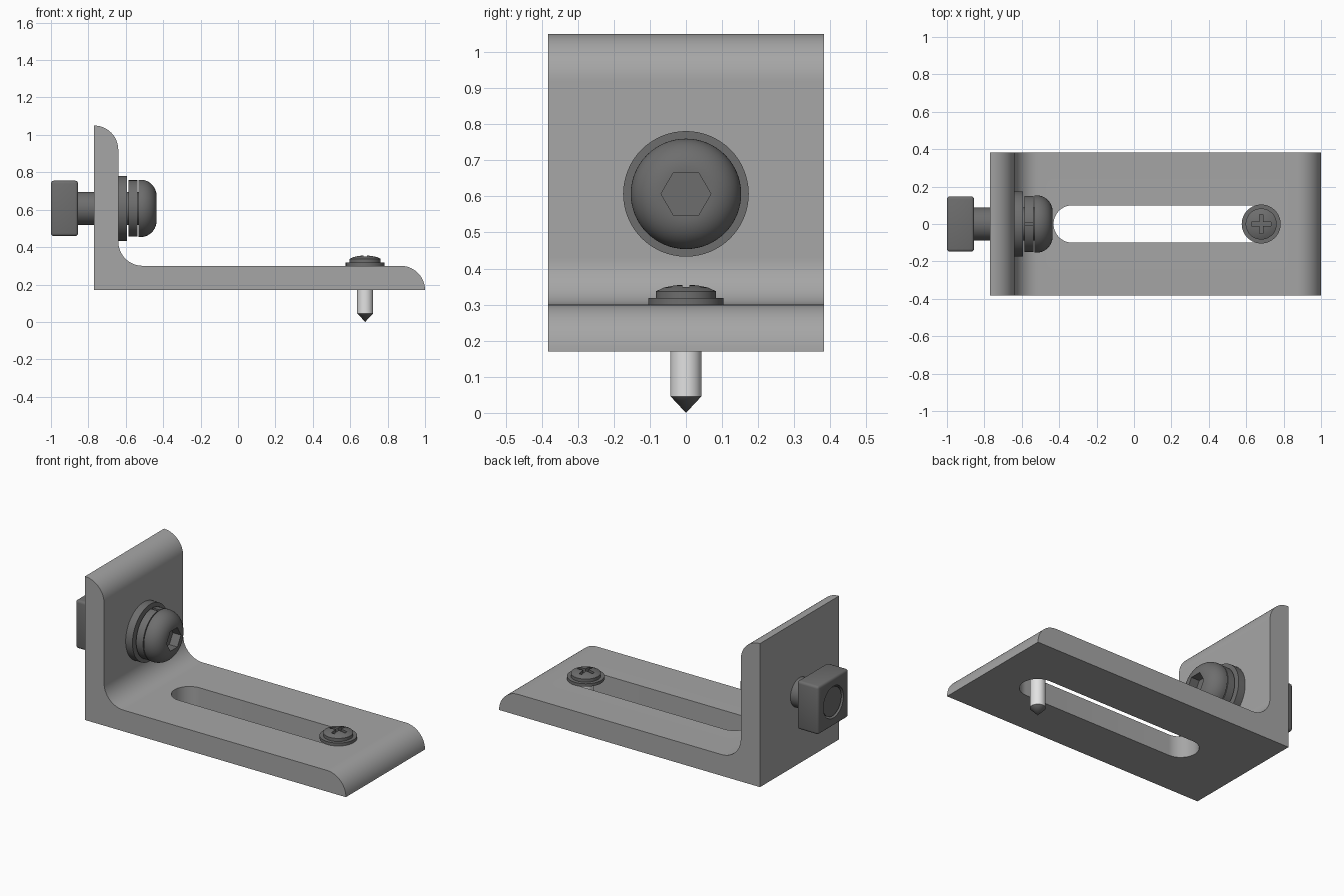
import bpy, bmesh
from math import pi, sin, cos
from mathutils import Matrix

if "Cube" in bpy.data.objects:
    bpy.data.objects.remove(bpy.data.objects["Cube"], do_unlink=True)


def material(name, value):
    m = bpy.data.materials.new(name)
    m.use_nodes = True
    color = (value, value, value, 1)
    m.diffuse_color = color
    m.node_tree.nodes["Principled BSDF"].inputs["Base Color"].default_value = color
    return m


GREY = material("bracket grey", 0.38)
DARK = material("dark steel", 0.155)
LIGHT = material("light steel", 0.76)


def finish(bm, name, mat, matrix):
    bmesh.ops.remove_doubles(bm, verts=bm.verts, dist=1e-5)
    bmesh.ops.transform(bm, matrix=matrix, verts=bm.verts)
    bmesh.ops.recalc_face_normals(bm, faces=bm.faces)
    mesh = bpy.data.meshes.new(name)
    bm.to_mesh(mesh)
    bm.free()
    mesh.materials.append(mat)
    obj = bpy.data.objects.new(name, mesh)
    bpy.context.collection.objects.link(obj)
    return obj


def prism(name, points, low, high, mat, matrix=Matrix()):
    """Extrude a flat outline along local z."""
    bm = bmesh.new()
    face = bm.faces.new([bm.verts.new((x, y, low)) for x, y in points])
    out = bmesh.ops.extrude_face_region(bm, geom=[face])
    tops = [v for v in out["geom"] if isinstance(v, bmesh.types.BMVert)]
    bmesh.ops.translate(bm, verts=tops, vec=(0, 0, high - low))
    return finish(bm, name, mat, matrix)


def lathe(name, profile, mat, matrix=Matrix(), steps=64):
    """Spin (radius, height) points around local z."""
    bm = bmesh.new()
    verts = [bm.verts.new((r, 0, z)) for r, z in profile]
    edges = [bm.edges.new(pair) for pair in zip(verts, verts[1:])]
    bmesh.ops.spin(bm, geom=verts + edges, cent=(0, 0, 0), axis=(0, 0, 1),
                   angle=2 * pi, steps=steps)
    return finish(bm, name, mat, matrix)


def disc(name, radius, low, high, mat, matrix=Matrix()):
    return lathe(name, [(0, low), (radius, low), (radius, high), (0, high)], mat, matrix)


def arc(cx, cy, r, start, end, n=14, ry=None):
    angles = [start + (end - start) * i / n for i in range(n + 1)]
    return [(cx + r * cos(a), cy + (ry or r) * sin(a)) for a in angles]


def apply(obj, modifier):
    bpy.context.view_layer.objects.active = obj
    bpy.ops.object.modifier_apply(modifier=modifier.name)


def cut(obj, cutter):
    mod = obj.modifiers.new("cut", "BOOLEAN")
    mod.operation, mod.solver, mod.object = "DIFFERENCE", "EXACT", cutter
    apply(obj, mod)
    bpy.data.objects.remove(cutter, do_unlink=True)


# L-shaped bracket with rounded tips, inner fillet and a long slot
R = 0.13
profile = [(-0.77, 0.17)]
profile += arc(0.87, 0.17, R, 0, pi / 2)
profile += arc(-0.51, 0.43, R, -pi / 2, -pi)
profile += arc(-0.77, 0.92, R, 0, pi / 2)
bracket = prism("bracket", profile, -0.383, 0.383, GREY, Matrix.Rotation(pi / 2, 4, "X"))
slot = arc(0.68, 0, 0.1, -pi / 2, pi / 2, 24) + arc(-0.33, 0, 0.1, pi / 2, 3 * pi / 2, 24)
cut(bracket, prism("slot_cutter", slot, 0, 0.6, GREY))

# Horizontal bolt, running along x
ALONG = Matrix.Translation((0, 0, 0.607)) @ Matrix.Rotation(pi / 2, 4, "Y")
disc("bolt_shaft", 0.088, -0.992, -0.5, DARK, ALONG)
disc("bolt_washer", 0.174, -0.64, -0.594, DARK, ALONG)

spring = disc("spring_washer", 0.151, -0.585, -0.538, DARK, ALONG)
split = [(-0.2, -0.008), (-0.1, -0.008), (-0.1, 0.008), (-0.2, 0.008)]
cut(spring, prism("split_cutter", split, -0.62, -0.5, DARK, ALONG))

dome = arc(0.065, -0.52, 0.088, 0, pi / 2, 14, 0.085)
head = lathe("bolt_head", [(0, -0.532), (0.153, -0.532)] + dome + [(0, -0.435)], DARK, ALONG)
hexagon = [(0.069 * sin(i * pi / 3), 0.069 * cos(i * pi / 3)) for i in range(6)]
cut(head, prism("socket_cutter", hexagon, -0.49, -0.4, DARK, ALONG))

# Square nut with softened edges and a bore
H = 0.148
nut = prism("square_nut", [(-H, -H), (H, -H), (H, H), (-H, H)], -1, -0.855, DARK, ALONG)
bevel = nut.modifiers.new("bevel", "BEVEL")
bevel.width, bevel.segments = 0.015, 3
apply(nut, bevel)
cut(nut, disc("bore_cutter", 0.097, -1.1, -0.8, DARK, ALONG))

# Vertical screw in the slot
DOWN = Matrix.Translation((0.68, 0, 0))
disc("screw_washer", 0.104, 0.3, 0.318, DARK, DOWN)
screw = lathe("screw_head", [(0, 0.317), (0.083, 0.317), (0.083, 0.337), (0.062, 0.347),
                             (0.035, 0.353), (0, 0.356)], DARK, DOWN)
cross = []
for dx, dy in ((1, 0), (0, 1), (-1, 0), (0, -1)):
    for along, side in ((0.052, -0.01), (0.052, 0.01), (0.01, 0.01)):
        cross.append((along * dx - side * dy, along * dy + side * dx))
cut(screw, prism("cross_cutter", cross, 0.33, 0.4, DARK, DOWN))
disc("screw_shank", 0.043, 0.046, 0.31, LIGHT, DOWN)
lathe("screw_tip", [(0, 0), (0.043, 0.046), (0, 0.046)], DARK, DOWN)

# Smooth curved surfaces, keep hard edges
bpy.ops.object.select_all(action="DESELECT")
for obj in bpy.context.collection.objects:
    if obj.type == "MESH":
        obj.select_set(True)
        bpy.context.view_layer.objects.active = obj
bpy.ops.object.shade_smooth_by_angle(angle=pi / 6)
